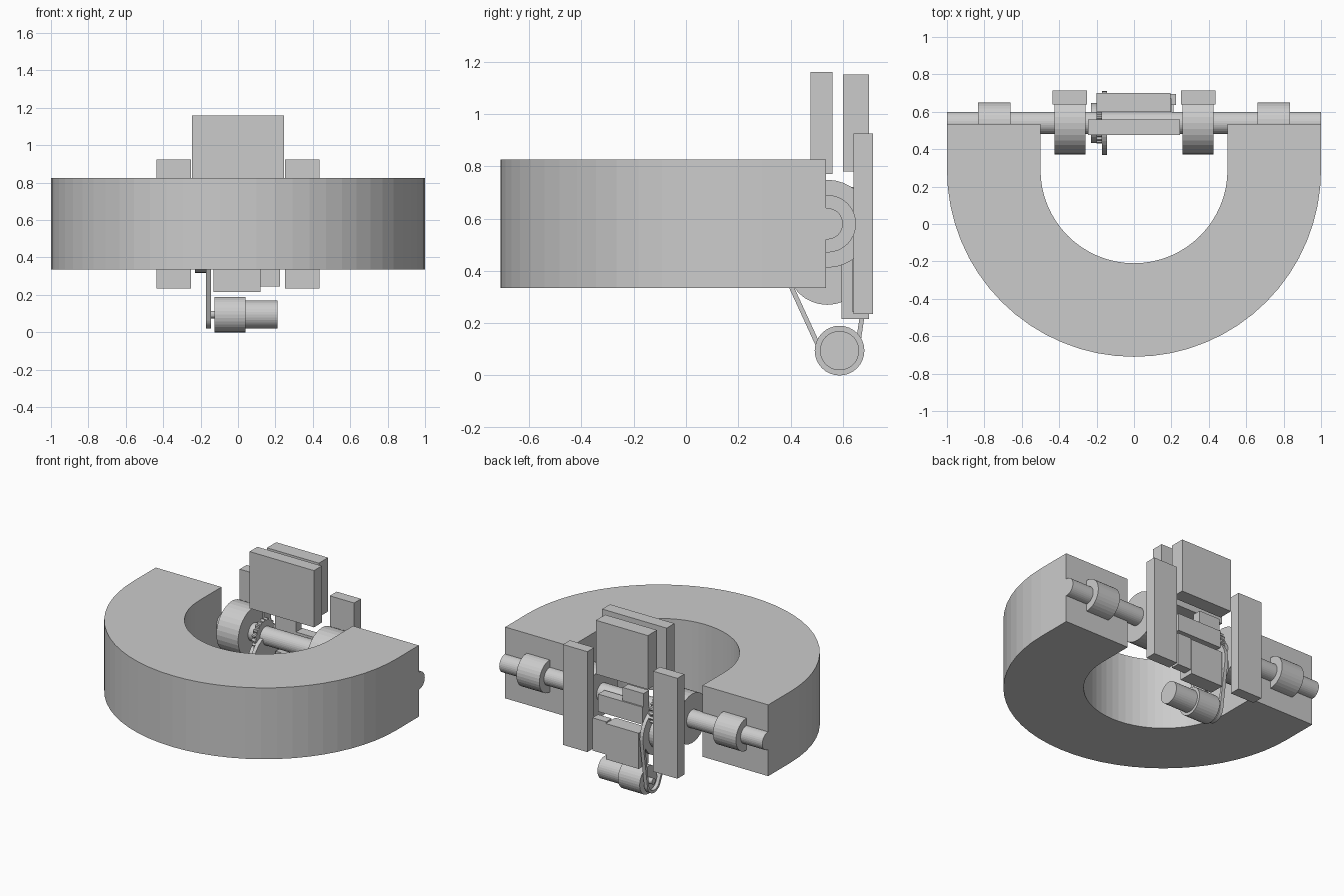
import bpy
import bmesh
import math
from mathutils import Matrix

cube = bpy.data.objects.get("Cube")
if cube:
    bpy.data.objects.remove(cube, do_unlink=True)

grey = bpy.data.materials.new("plain grey")
grey.use_nodes = True
COLOR = (0.6, 0.6, 0.6, 1)
grey.diffuse_color = COLOR
grey.node_tree.nodes["Principled BSDF"].inputs["Base Color"].default_value = COLOR


def finish(name, bm):
    bmesh.ops.recalc_face_normals(bm, faces=bm.faces)
    mesh = bpy.data.meshes.new(name)
    bm.to_mesh(mesh)
    bm.free()
    mesh.materials.append(grey)
    obj = bpy.data.objects.new(name, mesh)
    bpy.context.collection.objects.link(obj)
    return obj


def box(name, x, y, z):
    bm = bmesh.new()
    bmesh.ops.create_cube(bm, size=1)
    for v in bm.verts:
        v.co = [lo + (c + 0.5) * (hi - lo) for c, (lo, hi) in zip(v.co, (x, y, z))]
    return finish(name, bm)


def rod(name, x, center, radius, sides=32):
    """Cylinder lying along x."""
    bm = bmesh.new()
    place = Matrix.Translation((sum(x) / 2, *center)) @ Matrix.Rotation(math.pi / 2, 4, "Y")
    bmesh.ops.create_cone(bm, cap_ends=True, segments=sides, radius1=radius,
                          radius2=radius, depth=x[1] - x[0], matrix=place)
    return finish(name, bm)


def extrude(name, points, offset):
    bm = bmesh.new()
    face = bm.faces.new([bm.verts.new(p) for p in points])
    moved = bmesh.ops.extrude_face_region(bm, geom=[face])["geom"]
    bmesh.ops.translate(bm, vec=offset, verts=[g for g in moved if isinstance(g, bmesh.types.BMVert)])
    return finish(name, bm)


def loop_band(name, x, top, r_top, low, r_low, thick):
    """Closed band wrapped around two wheels on parallel x axes."""
    dy, dz = low[0] - top[0], low[1] - top[1]
    axis = math.atan2(dz, dy)
    wrap = math.acos((r_top - r_low) / math.hypot(dy, dz))
    steps = 24
    path = []
    for center, radius, start, sweep in (
            (top, r_top, axis + wrap, 2 * math.pi - 2 * wrap),
            (low, r_low, axis - wrap, 2 * wrap)):
        for i in range(steps + 1):
            a = start + sweep * i / steps
            path.append((center, radius, a))
    bm = bmesh.new()
    rings = []
    for center, radius, a in path:
        ring = []
        for px, r in ((x[0], radius - thick), (x[1], radius - thick), (x[1], radius), (x[0], radius)):
            ring.append(bm.verts.new((px, center[0] + r * math.cos(a), center[1] + r * math.sin(a))))
        rings.append(ring)
    for i, ring in enumerate(rings):
        nxt = rings[(i + 1) % len(rings)]
        for k in range(4):
            bm.faces.new((ring[k], ring[(k + 1) % 4], nxt[(k + 1) % 4], nxt[k]))
    return finish(name, bm)


def gear(name, x, center, radius, teeth=20):
    points = []
    for i in range(teeth * 4):
        r = radius if i % 4 < 2 else radius * 0.9
        a = 2 * math.pi * i / (teeth * 4)
        points.append((x[0], center[0] + r * math.cos(a), center[1] + r * math.sin(a)))
    return extrude(name, points, (x[1] - x[0], 0, 0))


# Horseshoe body
BACK, BEND, ARC = 0.535, 0.29, 32
outline = [(1, BACK, 0.335)]
outline += [(math.cos(math.pi * i / ARC), BEND - math.sin(math.pi * i / ARC), 0.335) for i in range(ARC + 1)]
outline += [(-1, BACK, 0.335), (-0.5, BACK, 0.335)]
outline += [(-0.5 * math.cos(math.pi * i / ARC), BEND - 0.5 * math.sin(math.pi * i / ARC), 0.335)
            for i in range(ARC + 1)]
outline += [(0.5, BACK, 0.335)]
extrude("horseshoe_body", outline, (0, 0, 0.49))

# Axle with collars, rollers and brake pads on both sides
AXLE = (0.54, 0.58)
rod("axle", (-1, 1), AXLE, 0.06)
for side, s in (("left", 1), ("right", -1)):
    def span(a, b):
        return tuple(sorted((a * s, b * s)))
    rod(side + "_collar", span(0.66, 0.835), AXLE, 0.11)
    rod(side + "_roller", span(0.26, 0.425), AXLE, 0.168)
    box(side + "_pad", span(0.25, 0.435), (0.64, 0.715), (0.235, 0.925))

# Upright plates
box("front_plate", (-0.245, 0.245), (0.475, 0.56), (0.77, 1.16))
box("back_plate", (-0.2, 0.195), (0.6, 0.7), (0.78, 1.15))

# Control boxes behind the axle
box("upper_block", (-0.14, 0.02), (0.6, 0.66), (0.63, 0.72))
box("middle_block", (-0.14, 0.2), (0.6, 0.67), (0.51, 0.63))
box("lower_block", (-0.13, 0.12), (0.595, 0.7), (0.215, 0.46))
box("side_block", (0.12, 0.225), (0.635, 0.695), (0.245, 0.47))

# Drive gears, pulley, motor and belt
PULLEY, MOTOR = (0.54, 0.425), (0.587, 0.095)
gear("axle_gear", (-0.2, -0.17), AXLE, 0.11)
rod("pulley_hub", (-0.23, -0.17), PULLEY, 0.107)
rod("pulley", (-0.168, -0.147), PULLEY, 0.155)
loop_band("drive_belt", (-0.17, -0.145), PULLEY, 0.17, MOTOR, 0.075, 0.018)
rod("motor_body", (-0.125, 0.04), MOTOR, 0.095)
rod("motor_tail", (0.04, 0.21), MOTOR, 0.075)
rod("motor_shaft", (-0.165, -0.125), MOTOR, 0.02, 16)
